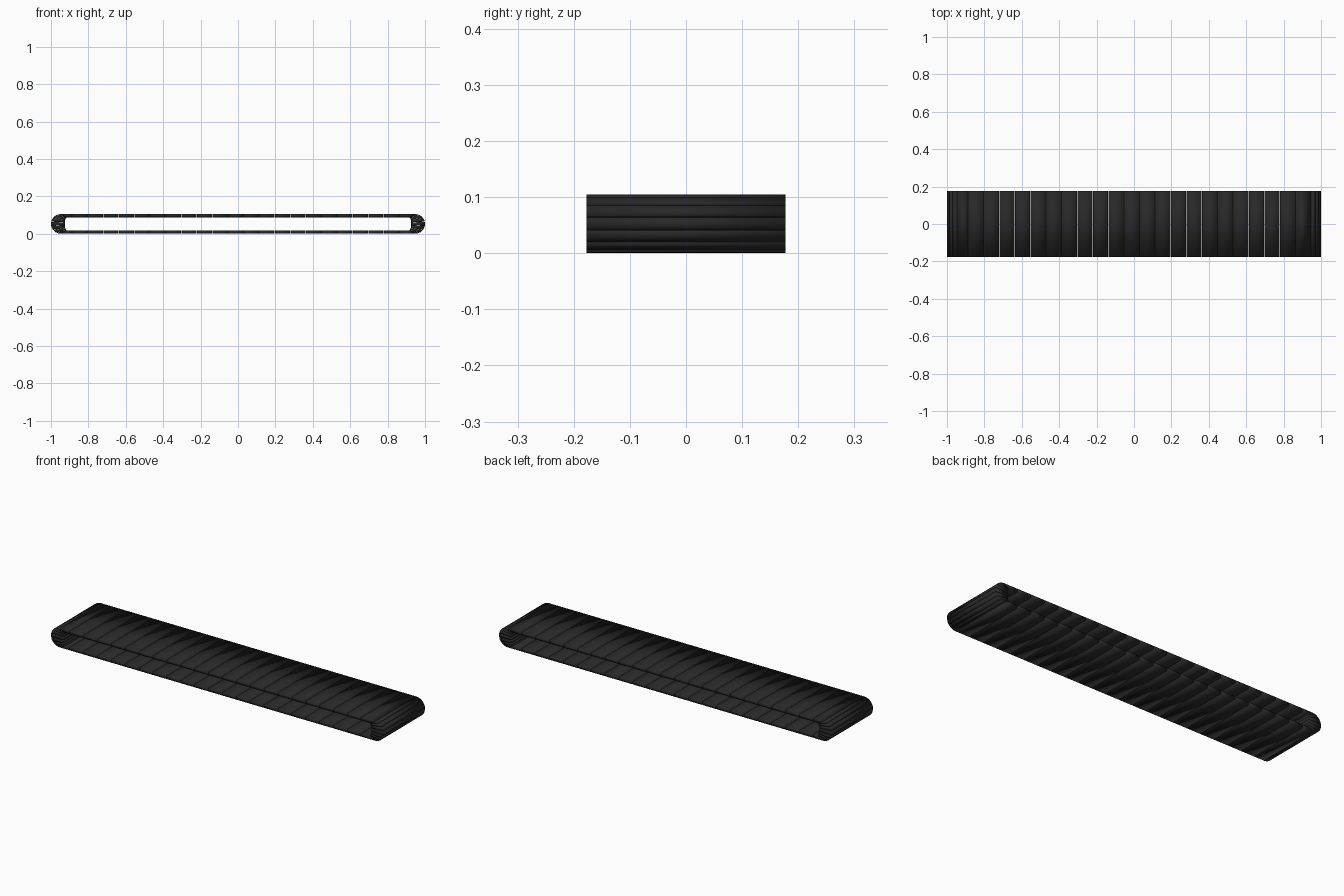
import bpy, bmesh, math

if "Cube" in bpy.data.objects:
    bpy.data.objects.remove(bpy.data.objects["Cube"])

R = 0.0525          # outer end radius
CX = 1.0 - R        # centre of the rounded ends
HALF_W = 0.177      # half belt width
THICK = 0.017       # slat thickness on the straight runs
PITCH = 0.0834
GAP = 0.0016

rubber = bpy.data.materials.new("dark_rubber")
rubber.diffuse_color = (0.022, 0.021, 0.022, 1)
rubber.use_nodes = True
rubber.node_tree.nodes["Principled BSDF"].inputs["Base Color"].default_value = rubber.diffuse_color


def slat(name, profile):
    """Extrude an x-z profile across the belt width."""
    bm = bmesh.new()
    front = [bm.verts.new((x, -HALF_W, z)) for x, z in profile]
    back = [bm.verts.new((x, HALF_W, z)) for x, z in profile]
    n = len(profile)
    bm.faces.new(front)
    bm.faces.new(back[::-1])
    for i in range(n):
        j = (i + 1) % n
        bm.faces.new((front[j], front[i], back[i], back[j]))
    bmesh.ops.recalc_face_normals(bm, faces=bm.faces)
    for f in bm.faces:
        f.smooth = True
    me = bpy.data.meshes.new(name)
    bm.to_mesh(me)
    bm.free()
    me.materials.append(rubber)
    ob = bpy.data.objects.new(name, me)
    bpy.context.collection.objects.link(ob)


def inner_x(x):
    # the run's inner face stops at the thick end blocks
    return max(-0.918, min(0.918, x))


# straight upper and lower runs
seams = [-CX] + [-0.888 + PITCH * k for k in range(22)] + [CX]
for i, (a, b) in enumerate(zip(seams[:-1], seams[1:])):
    a, b = a + GAP / 2, b - GAP / 2
    for label, zo, s in (("upper", 2 * R, -1), ("lower", 0, 1)):
        slat(f"{label}_slat_{i}",
             [(a, zo), (b, zo), (inner_x(b), zo + s * THICK), (inner_x(a), zo + s * THICK)])

# wedge-shaped slats turning around each end
WEDGES = 7
step = math.pi / WEDGES
for side, label in ((1, "right"), (-1, "left")):
    for i in range(WEDGES):
        a0 = -math.pi / 2 + i * step + 0.012
        a1 = a0 + step - 0.024
        angles = [a0, (a0 + a1) / 2, a1]
        outer = [(side * (CX + R * math.cos(a)), R + R * math.sin(a)) for a in angles]
        inner = [(side * (0.914 + 0.012 * math.cos(a)), R + (R - THICK) * math.sin(a))
                 for a in (a1, a0)]
        slat(f"{label}_end_slat_{i}", outer + inner)
